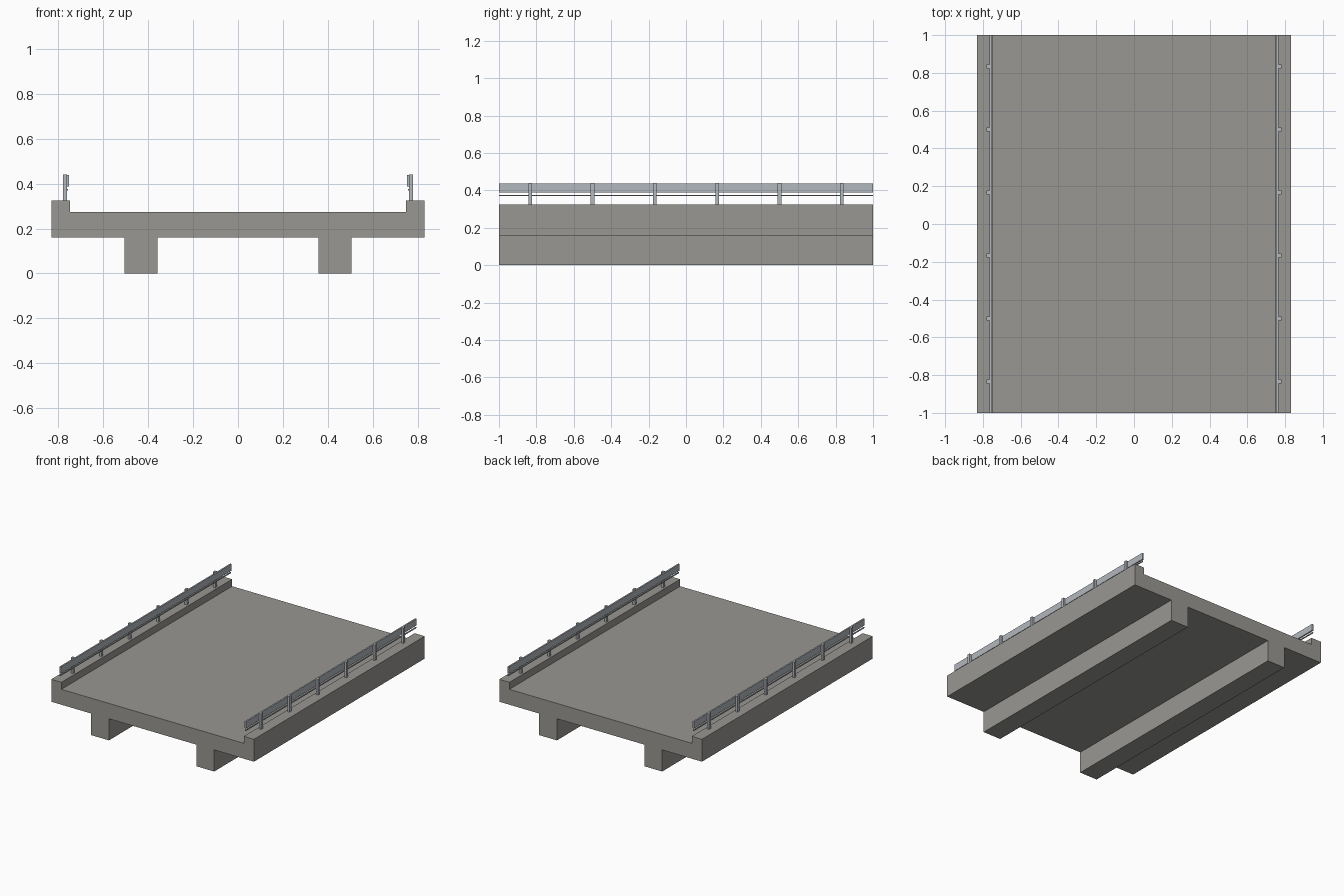
import bpy, bmesh

if "Cube" in bpy.data.objects:
    bpy.data.objects.remove(bpy.data.objects["Cube"])

def prism(name, profile):
    """Extrude an x-z profile along the full length of the span."""
    bm = bmesh.new()
    face = bm.faces.new([bm.verts.new((x, -1, z)) for x, z in profile])
    out = bmesh.ops.extrude_face_region(bm, geom=[face])
    verts = [v for v in out["geom"] if isinstance(v, bmesh.types.BMVert)]
    bmesh.ops.translate(bm, verts=verts, vec=(0, 2, 0))
    bmesh.ops.recalc_face_normals(bm, faces=bm.faces[:])
    me = bpy.data.meshes.new(name)
    bm.to_mesh(me)
    bm.free()
    ob = bpy.data.objects.new(name, me)
    bpy.context.collection.objects.link(ob)
    return ob

def box(name, x0, x1, y0, y1, z0, z1):
    bpy.ops.mesh.primitive_cube_add(
        size=1, location=((x0 + x1) / 2, (y0 + y1) / 2, (z0 + z1) / 2))
    ob = bpy.context.object
    ob.name = name
    ob.scale = (x1 - x0, y1 - y0, z1 - z0)
    bpy.ops.object.transform_apply(location=True, rotation=True, scale=True)
    return ob

def paint(ob, mat):
    ob.data.materials.append(mat)

concrete = bpy.data.materials.new("concrete")
concrete.diffuse_color = (0.32, 0.31, 0.29, 1)
concrete.use_nodes = True
concrete.node_tree.nodes["Principled BSDF"].inputs["Base Color"].default_value = concrete.diffuse_color
steel = bpy.data.materials.new("steel")
steel.diffuse_color = (0.45, 0.48, 0.51, 1)
steel.use_nodes = True
steel.node_tree.nodes["Principled BSDF"].inputs["Base Color"].default_value = steel.diffuse_color

# Deck, raised curbs and two girders as one cross-section
half = [(0.358, 0.16), (0.358, 0), (0.505, 0), (0.505, 0.16), (0.831, 0.16),
        (0.831, 0.326), (0.748, 0.326), (0.748, 0.274)]
paint(prism("bridge_deck", half + [(-x, z) for x, z in reversed(half)]), concrete)

for side, label in ((1, "right"), (-1, "left")):
    # Guard rail and thin lower rail on the road side of the posts
    for name, x0, x1, z0, z1 in (("guard_rail", 0.753, 0.764, 0.388, 0.438),
                                 ("lower_rail", 0.757, 0.764, 0.369, 0.376)):
        a, b = sorted((side * x0, side * x1))
        paint(box(f"{name}_{label}", a, b, -1, 1, z0, z1), steel)
    # Posts standing on the curb
    a, b = sorted((side * 0.763, side * 0.780))
    for i in range(6):
        y = -5 / 6 + i / 3
        paint(box(f"post_{label}_{i + 1}", a, b, y - 0.01, y + 0.01, 0.32, 0.441), steel)
